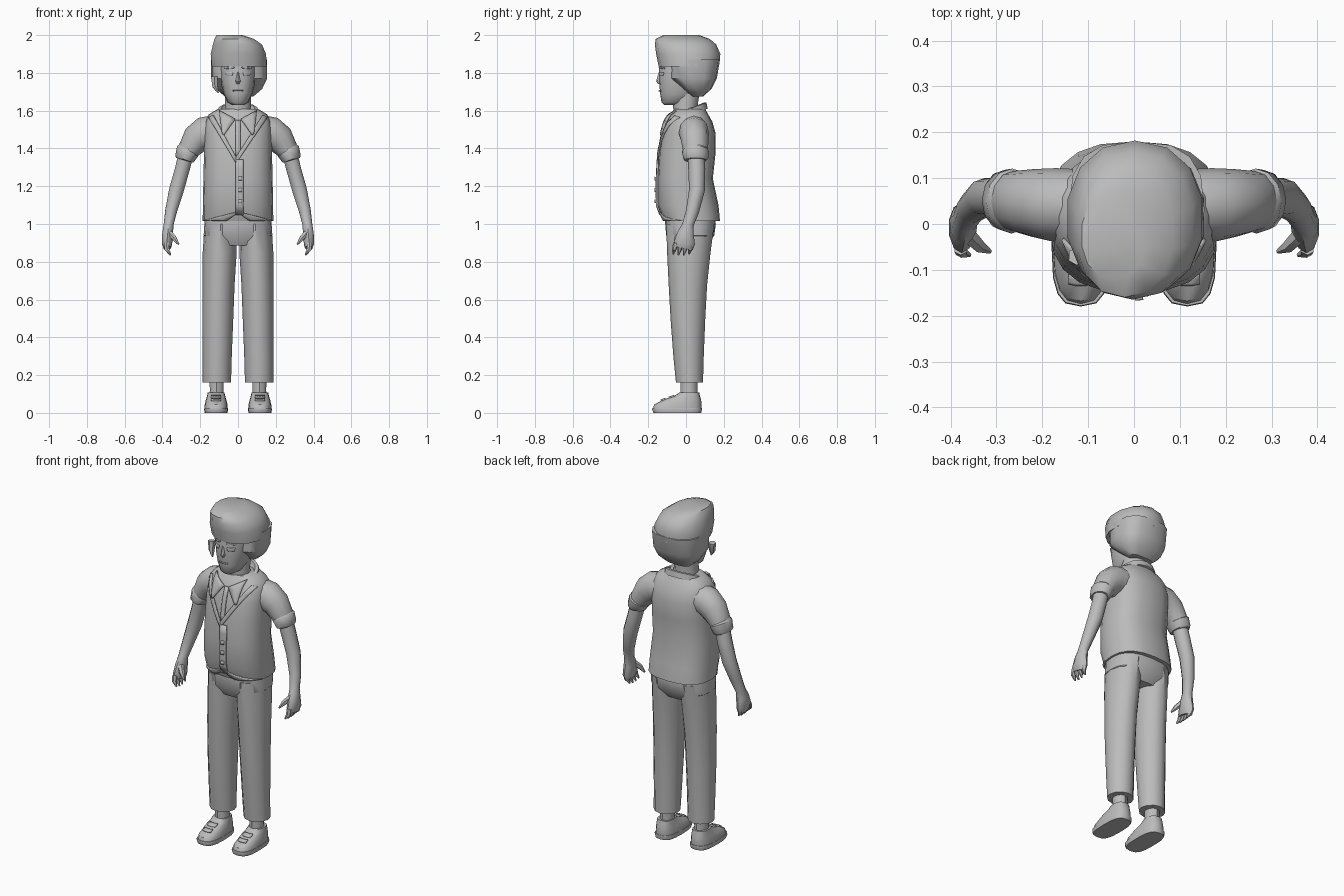
import bpy, bmesh, math
from mathutils import Vector
from mathutils.bvhtree import BVHTree

if "Cube" in bpy.data.objects:
    bpy.data.objects.remove(bpy.data.objects["Cube"])

grey = bpy.data.materials.new("plain_grey")
grey.diffuse_color = (0.5, 0.5, 0.5, 1)
grey.use_nodes = True
grey.node_tree.nodes["Principled BSDF"].inputs["Base Color"].default_value = grey.diffuse_color


def finish(name, bm, angle=40):
    """Turn a bmesh into a shaded object."""
    bmesh.ops.recalc_face_normals(bm, faces=bm.faces[:])
    me = bpy.data.meshes.new(name)
    bm.to_mesh(me)
    bm.free()
    me.materials.append(grey)
    ob = bpy.data.objects.new(name, me)
    bpy.context.collection.objects.link(ob)
    bpy.ops.object.select_all(action='DESELECT')
    ob.select_set(True)
    bpy.context.view_layer.objects.active = ob
    bpy.ops.object.shade_smooth_by_angle(angle=math.radians(angle))
    return ob


def loft(name, rings, angle=40):
    """Skin a row of equal-length rings and cap both ends."""
    bm = bmesh.new()
    rows = [[bm.verts.new(p) for p in r] for r in rings]
    n = len(rows[0])
    for a, b in zip(rows, rows[1:]):
        for i in range(n):
            j = (i + 1) % n
            bm.faces.new((a[i], a[j], b[j], b[i]))
    bm.faces.new(rows[0])
    bm.faces.new(rows[-1])
    return finish(name, bm, angle)


def oval(n, p):
    """Unit superellipse points, starting at the front."""
    out = []
    for i in range(n):
        t = 2 * math.pi * i / n
        s, c = math.sin(t), -math.cos(t)
        out.append((math.copysign(abs(s) ** (2 / p), s), math.copysign(abs(c) ** (2 / p), c)))
    return out


def level(z, cx, rx, front, back, n=16, p=2.4, tilt=0, mid=None):
    """Horizontal ring between a front and a back depth."""
    m = (front + back) / 2 if mid is None else mid
    pts = []
    for u, v in oval(n, p):
        y = m + v * ((back - m) if v > 0 else (m - front))
        pts.append(Vector((cx + u * rx, y, z + tilt * y)))
    return pts


def tube(name, path, side=1, n=10, angle=40):
    """Limb along (x, y, z, width, depth) stations."""
    c = [Vector(q[:3]) for q in path]
    rings = []
    for i, q in enumerate(path):
        t = (c[min(i + 1, len(c) - 1)] - c[max(i - 1, 0)]).normalized()
        u = t.cross(Vector((0, 1, 0))).normalized()
        v = u.cross(t)
        ring = [c[i] + u * a * q[3] + v * b * q[4] for a, b in oval(n, 2)]
        rings.append([Vector((side * p.x, p.y, p.z)) for p in ring])
    return loft(name, rings, angle)


def strip(name, body, a, b, side=1, lift=0.006, steps=6):
    """Thin plate laid on the front of a body between edge a and edge b (x, z pairs)."""
    me = body.data
    tree = BVHTree.FromPolygons([v.co for v in me.vertices], [f.vertices[:] for f in me.polygons])
    bm = bmesh.new()
    grid = []
    for i in range(steps + 1):
        row = []
        for k in range(4):
            pa = Vector(a[0]).lerp(Vector(a[1]), i / steps)
            pb = Vector(b[0]).lerp(Vector(b[1]), i / steps)
            q = pa.lerp(pb, k / 3)
            start = Vector((side * q.x, -1, q.y))
            hit = tree.ray_cast(start, Vector((0, 1, 0)))[0]
            if hit is None:
                hit = tree.find_nearest(Vector((side * q.x, -0.08, q.y)))[0]
            row.append(bm.verts.new((start.x, hit.y - lift, q.y)))
        grid.append(row)
    for r, s in zip(grid, grid[1:]):
        for k in range(3):
            bm.faces.new((r[k], r[k + 1], s[k + 1], s[k]))
    bmesh.ops.remove_doubles(bm, verts=bm.verts[:], dist=0.0005)
    ob = finish(name, bm)
    mod = ob.modifiers.new("thickness", 'SOLIDIFY')
    mod.thickness, mod.offset = 0.009, 0


# Vest body
vest = loft("vest", [level(z, 0, rx, f, b, 20, 2.5) for z, rx, f, b in (
    (1.015, .187, -.118, .18), (1.10, .186, -.15, .172), (1.24, .183, -.15, .142),
    (1.38, .18, -.143, .157), (1.48, .18, -.125, .157), (1.54, .175, -.105, .14),
    (1.58, .155, -.082, .118), (1.61, .105, -.062, .10))])

# Vest neckline edges, front overlap and hem points
for s, tag in ((1, "left"), (-1, "right")):
    x = 0.01 * s
    strip(tag + "_vest_edge", vest, ((.155, 1.565), (-x, 1.32)), ((.13, 1.575), (-x, 1.355)), s)
    strip(tag + "_shirt_collar", vest, ((.10, 1.60), (.083, 1.475)), ((.015, 1.555), (.075, 1.47)), s, .014)
    strip(tag + "_vest_hem", vest, ((.0, 1.065), (.18, 1.02)), ((.0, 1.06), (.06, 1.018)), s, .004)
strip("vest_overlap", vest, ((-.012, 1.34), (-.012, 1.05)), ((.03, 1.34), (.03, 1.05)))
strip("shirt_placket", vest, ((-.012, 1.55), (-.012, 1.36)), ((.012, 1.55), (.012, 1.36)), 1, .004)
for i, z in enumerate((1.24, 1.18, 1.12)):
    strip("vest_button_%d" % (i + 1), vest, ((.002, z + .01), (.002, z - .01)),
          ((.02, z + .01), (.02, z - .01)), 1, .013, 2)

# Collar band around the neck
loft("collar", [level(z, 0, r, f, b, 16, 2, .4) for z, r, f, b in (
    (1.565, .118, -.085, .115), (1.60, .108, -.078, .108),
    (1.605, .09, -.065, .092), (1.58, .08, -.055, .08))])

# Neck and head
loft("neck", [level(z, 0, r, f, b, 12, 2) for z, r, f, b in (
    (1.56, .075, -.06, .07), (1.63, .068, -.07, .062), (1.74, .07, -.06, .08))])
head = loft("head", [level(z, 0, r, f, b, 16, 2.3) for z, r, f, b in (
    (1.63, .03, -.115, -.03), (1.645, .055, -.13, .02), (1.69, .076, -.137, .06),
    (1.75, .09, -.142, .08), (1.82, .095, -.143, .10), (1.90, .09, -.13, .10))])
loft("nose", [level(z, 0, r, f, -.12, 8, 2) for z, r, f in (
    (1.742, .008, -.148), (1.755, .014, -.158), (1.78, .009, -.152), (1.81, .005, -.142))])
strip("mouth", head, ((-.028, 1.708), (.028, 1.708)), ((-.024, 1.702), (.024, 1.702)), 1, .002)
for s, tag in ((1, "left"), (-1, "right")):
    strip(tag + "_eye", head, ((.025, 1.803), (.065, 1.803)), ((.03, 1.785), (.06, 1.785)), s, .002)
    strip(tag + "_eyebrow", head, ((.02, 1.832), (.07, 1.828)), ((.02, 1.825), (.07, 1.82)), s, .002)

# Hair: swept crown with fringe, and a lower part behind the face
loft("hair_crown", [level(z, cx, r, f, b, 14, 2.2) for z, cx, r, f, b in (
    (1.835, .007, .149, -.145, .175), (1.90, .002, .15, -.158, .182),
    (1.95, -.003, .133, -.165, .16), (1.98, -.02, .107, -.16, .125),
    (2.0, -.045, .07, -.12, .07))])
loft("hair_back", [level(z, .006, r, f, b, 16, 2.8, 0, m) for z, r, f, b, m in (
    (1.87, .148, -.085, .18, .03), (1.77, .148, -.085, .163, .03),
    (1.715, .122, -.02, .135, .05), (1.675, .075, .03, .09, .06))])
tube("hair_lock", [(-.125, -.07, 1.78, .02, .02), (-.122, -.075, 1.73, .016, .02),
                   (-.105, -.09, 1.695, .004, .005)], 1, 6)

# Trousers: hips and creased legs
loft("trouser_hips", [level(z, 0, r, f, b, 20, 2.6) for z, r, f, b in (
    (1.06, .17, -.11, .15), (1.0, .178, -.11, .158), (.94, .182, -.105, .15),
    (.885, .12, -.075, .11))])

for s, tag in ((1, "left"), (-1, "right")):
    loft(tag + "_trouser_leg", [level(z, s * cx, r, f, b, 12, 1.9) for z, cx, r, f, b in (
        (1.0, .092, .085, -.105, .15), (.85, .097, .09, -.10, .13), (.68, .103, .085, -.092, .112),
        (.5, .107, .082, -.082, .102), (.3, .11, .077, -.067, .094), (.16, .112, .075, -.053, .09))])
    loft(tag + "_ankle", [level(z, s * .113, r, -.03, .06, 10, 2) for z, r in (
        (.06, .042), (.12, .038), (.2, .04))])

    # Shoes with sole and laces
    loft(tag + "_sole", [level(z, s * .116, r, f, b, 16, 3) for z, r, f, b in (
        (0, .06, -.172, .08), (.018, .064, -.18, .085), (.026, .062, -.178, .084))])
    shoe = loft(tag + "_shoe", [level(z, s * .116, r, f, b, 16, 2.6) for z, r, f, b in (
        (.02, .061, -.176, .082), (.045, .06, -.168, .083), (.07, .054, -.12, .08),
        (.09, .048, -.06, .074), (.108, .044, -.035, .07))])
    for i, z in enumerate((.074, .09)):
        strip(tag + "_lace_%d" % i, shoe, ((.09, z), (.142, z)), ((.09, z - .009), (.142, z - .009)), s, .006, 3)

    # Short sleeve with turned cuff
    tube(tag + "_sleeve", [(.13, .04, 1.49, .085, .08), (.175, .042, 1.482, .087, .08),
                           (.22, .046, 1.45, .078, .074), (.262, .05, 1.39, .058, .066),
                           (.283, .052, 1.345, .047, .06)], s, 12)
    tube(tag + "_cuff", [(.262, .05, 1.393, .056, .066), (.266, .05, 1.386, .062, .071),
                         (.284, .052, 1.345, .052, .066), (.286, .052, 1.338, .044, .058)], s, 12)

    # Bare arm running into the palm
    tube(tag + "_arm", [(.275, .053, 1.37, .042, .045), (.295, .057, 1.29, .041, .045),
                        (.326, .058, 1.18, .041, .042), (.354, .035, 1.07, .033, .035),
                        (.368, .01, .995, .027, .03), (.372, -.002, .95, .03, .044),
                        (.376, -.008, .90, .029, .056), (.374, -.014, .872, .02, .05)], s)

    # Fingers and thumb
    for i in range(4):
        y = .03 - .028 * i
        tube(tag + "_finger_%d" % (i + 1), [(.378, y, .90, .016, .014), (.376, y - .008, .866, .014, .012),
                                            (.358, y - .014, .832 + .006 * abs(i - 1.5), .004, .004)], s, 6)
    tube(tag + "_thumb", [(.365, -.02, .955, .018, .02), (.338, -.048, .925, .015, .015),
                          (.314, -.06, .892, .005, .005)], s, 6)
